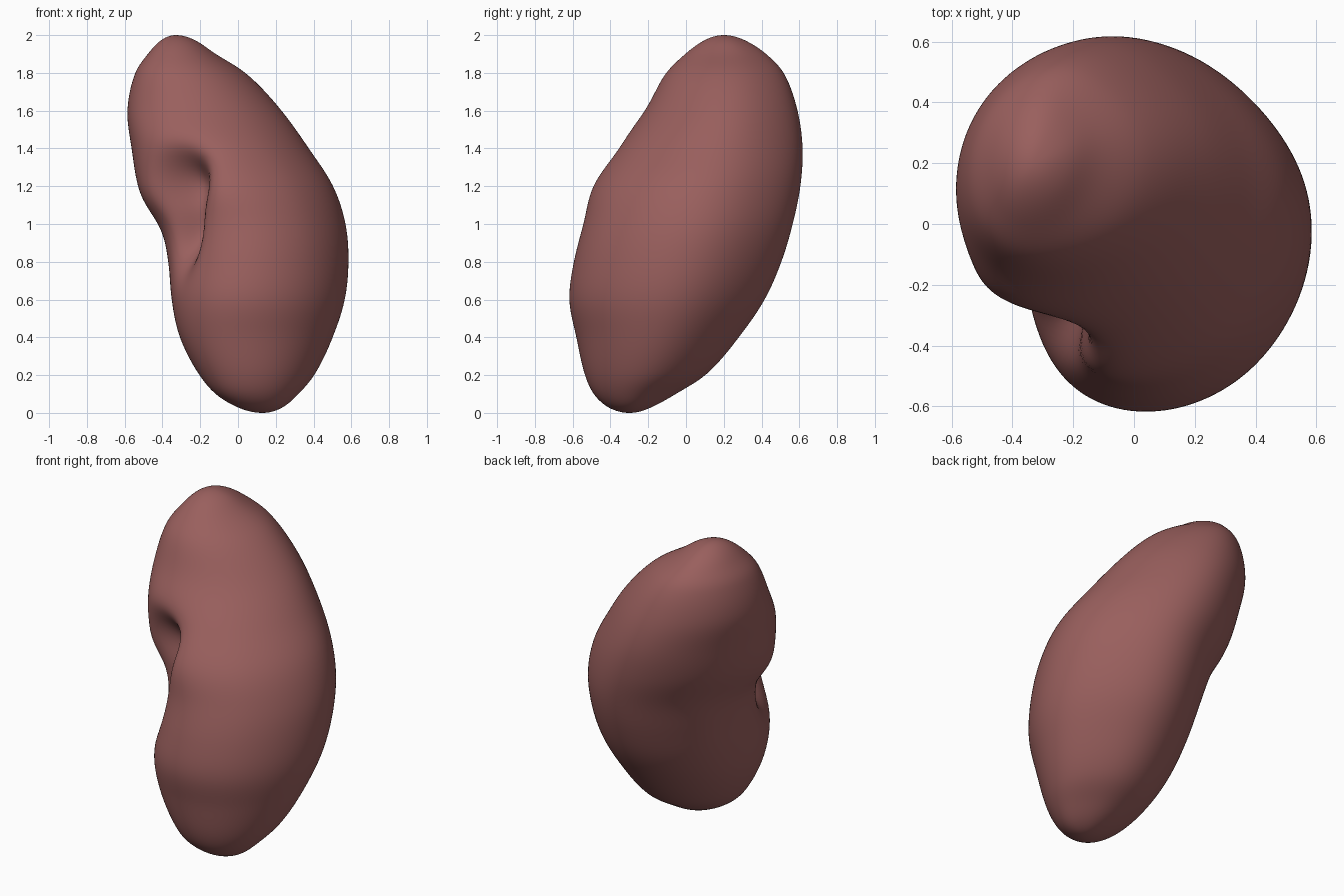
import bpy, bmesh, math

if "Cube" in bpy.data.objects:
    bpy.data.objects.remove(bpy.data.objects["Cube"])

# Horizontal section extents: z, xmin, xmax, ymin, ymax (before the notch is pressed in)
ROWS = [
    (0.00, 0.13, 0.13, -0.30, -0.30),
    (0.03, 0.00, 0.24, -0.41, -0.18),
    (0.10, -0.115, 0.325, -0.485, -0.05),
    (0.20, -0.20, 0.41, -0.53, 0.11),
    (0.40, -0.305, 0.51, -0.575, 0.29),
    (0.60, -0.36, 0.575, -0.615, 0.43),
    (0.80, -0.395, 0.595, -0.60, 0.52),
    (1.00, -0.44, 0.58, -0.56, 0.58),
    (1.20, -0.53, 0.515, -0.51, 0.62),
    (1.40, -0.56, 0.385, -0.375, 0.63),
    (1.60, -0.58, 0.24, -0.215, 0.60),
    (1.80, -0.54, 0.045, -0.10, 0.525),
    (1.90, -0.475, -0.115, 0.00, 0.43),
    (1.97, -0.41, -0.22, 0.095, 0.32),
    (2.00, -0.33, -0.33, 0.20, 0.20),
]
KEYS = [math.acos(max(-1, min(1, 1 - r[0]))) for r in ROWS]
SEGS, RINGS = 128, 120
RHO = math.acos(0.11)      # section skew: slightly wider along the x = y diagonal
Q = math.sqrt(0.5)


def extents(p):
    """Smooth cubic interpolation of the section extents."""
    i = max(k for k in range(len(KEYS) - 1) if KEYS[k] <= p + 1e-9)
    h = KEYS[i + 1] - KEYS[i]
    u = (p - KEYS[i]) / h
    out = []
    for c in range(1, 5):
        def slope(k):
            a, b = max(k - 1, 0), min(k + 1, len(KEYS) - 1)
            return (ROWS[b][c] - ROWS[a][c]) / (KEYS[b] - KEYS[a])
        a, b = ROWS[i][c], ROWS[i + 1][c]
        out.append(a * (2*u**3 - 3*u*u + 1) + b * (3*u*u - 2*u**3)
                   + h * slope(i) * (u**3 - 2*u*u + u) + h * slope(i + 1) * (u**3 - u*u))
    return out


def gauss(t, z, t0, z0, wt, wz):
    return math.exp(-((t - t0) / wt) ** 2 / 2 - ((z - z0) / wz) ** 2 / 2)


def press_notch(x, y, z, cx, cy, size):
    """Flatten the outer border, then push the inner border in along the diagonal."""
    s, t = (x + y) * Q, (y - x) * Q
    off = s - (cx + cy) * Q
    w = max(0.0, min(1.0, -off / 0.25))
    w = w * w * (3 - 2 * w)
    d = 0.09 * gauss(t, z, -0.04, 0.98, 0.27, 0.24)      # broad concave border
    d += 0.24 * gauss(t, z, -0.03, 1.22, 0.10, 0.11)     # deep pit
    d += 0.17 * gauss(t, z, -0.05, 0.95, 0.06, 0.12)     # slit running down
    d -= 0.03 * gauss(t, z, 0.27, 1.10, 0.12, 0.08)      # lip below the upper lobe
    flat = 0.11 if off > 0 else 0.06
    s += d * w - flat * size * (off / size) ** 4
    return ((s - t) * Q, (s + t) * Q, z)


# Organ body: stacked skewed oval sections closed at both poles
bm = bmesh.new()
rings = []
for r in range(1, RINGS):
    p = math.pi * r / RINGS
    z = 1 - math.cos(p)
    x0, x1, y0, y1 = extents(p)
    cx, cy, hx, hy = (x0 + x1) / 2, (y0 + y1) / 2, (x1 - x0) / 2, (y1 - y0) / 2
    ring = []
    for k in range(SEGS):
        a = 2 * math.pi * k / SEGS
        ring.append(bm.verts.new(press_notch(
            cx + hx * math.cos(a), cy + hy * math.cos(a - RHO), z,
            cx, cy, (hx + hy) / 2 * 1.05)))
    rings.append(ring)
bottom = bm.verts.new((0.13, -0.30, 0))
top = bm.verts.new((-0.33, 0.20, 2))
for k in range(SEGS):
    n = (k + 1) % SEGS
    bm.faces.new((bottom, rings[0][n], rings[0][k]))
    bm.faces.new((top, rings[-1][k], rings[-1][n]))
    for a, b in zip(rings, rings[1:]):
        bm.faces.new((a[k], a[n], b[n], b[k]))
for _ in range(4):
    bmesh.ops.smooth_vert(bm, verts=bm.verts, factor=0.5,
                          use_axis_x=True, use_axis_y=True, use_axis_z=False)
bmesh.ops.recalc_face_normals(bm, faces=bm.faces)
for f in bm.faces:
    f.smooth = True
mesh = bpy.data.meshes.new("kidney_body")
bm.to_mesh(mesh)
bm.free()
body = bpy.data.objects.new("kidney_body", mesh)
bpy.context.collection.objects.link(body)

# Reddish brown material
mat = bpy.data.materials.new("organ_red")
mat.diffuse_color = (0.32, 0.115, 0.11, 1)
mat.use_nodes = True
mat.node_tree.nodes["Principled BSDF"].inputs["Base Color"].default_value = mat.diffuse_color
mesh.materials.append(mat)
